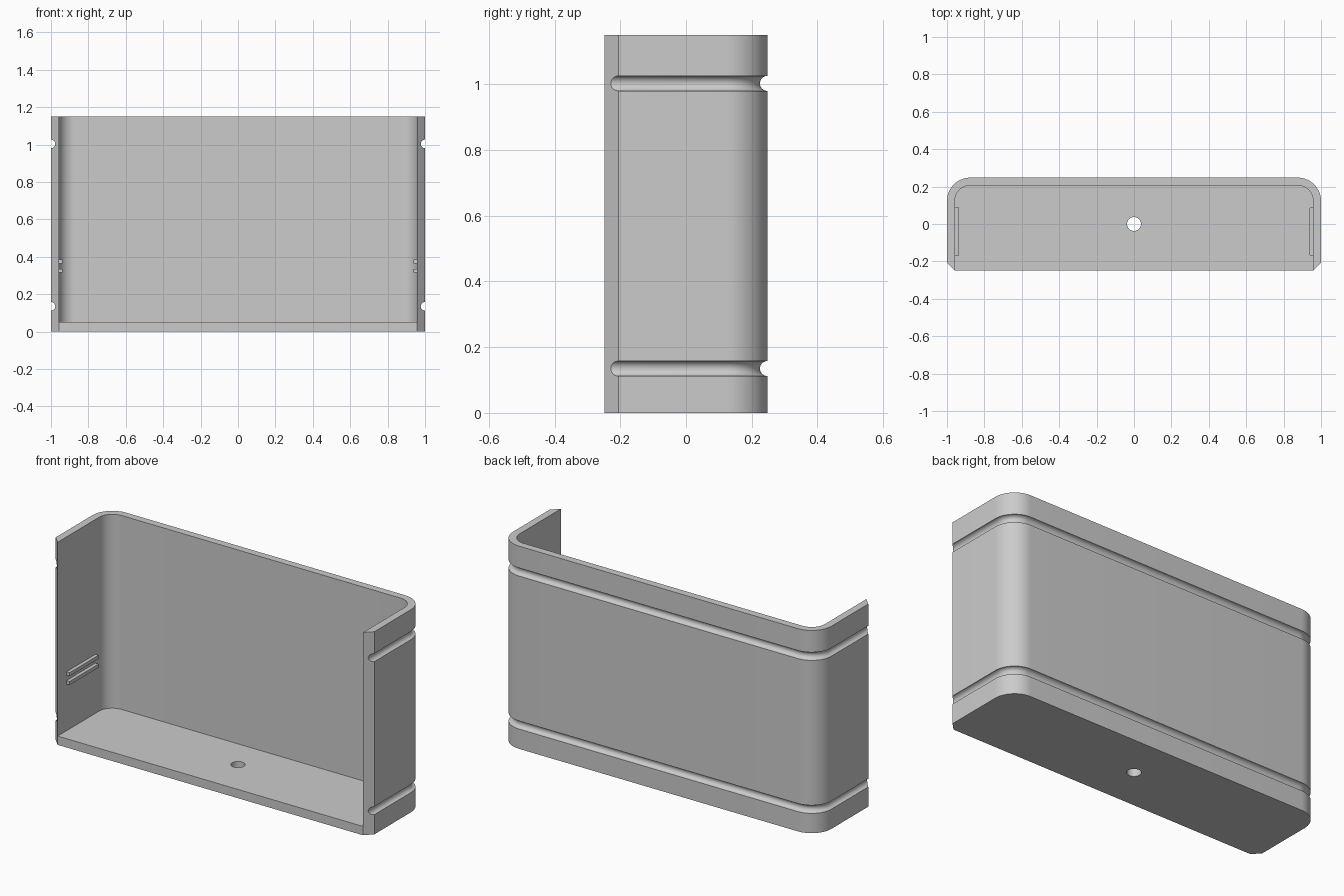
import bpy, bmesh, math

cube = bpy.data.objects.get("Cube")
if cube:
    bpy.data.objects.remove(cube, do_unlink=True)

HALF_X, HALF_Y, HEIGHT = 1.0, 0.248, 1.15
WALL, FLOOR, CORNER = 0.042, 0.05, 0.125
GROOVE_R, GROOVES = 0.023, (0.135, 1.003)
CORNER_STEPS, GROOVE_STEPS = 16, 12

grey = bpy.data.materials.new("plain grey")
grey.use_nodes = True
colour = (0.6, 0.6, 0.6, 1)
grey.diffuse_color = colour
grey.node_tree.nodes["Principled BSDF"].inputs["Base Color"].default_value = colour


def make_object(name, bm):
    bmesh.ops.recalc_face_normals(bm, faces=bm.faces)
    mesh = bpy.data.meshes.new(name)
    bm.to_mesh(mesh)
    bm.free()
    mesh.materials.append(grey)
    obj = bpy.data.objects.new(name, mesh)
    bpy.context.collection.objects.link(obj)
    return obj


def activate(obj):
    bpy.ops.object.select_all(action='DESELECT')
    obj.select_set(True)
    bpy.context.view_layer.objects.active = obj


def u_path(inset):
    """Plan of the three-sided wall, moved inward; its ends form the chamfer."""
    right = [(HALF_X - inset, -HALF_Y + WALL - inset)]
    r = CORNER - inset
    for i in range(CORNER_STEPS + 1):
        a = math.pi / 2 * i / CORNER_STEPS
        right.append((HALF_X - CORNER + r * math.cos(a),
                      HALF_Y - CORNER + r * math.sin(a)))
    return right + [(-x, y) for x, y in reversed(right)]


# Wall section as (inset, height), with two half-round grooves outside
section = [(WALL, 0), (0, 0)]
for z in GROOVES:
    for i in range(GROOVE_STEPS + 1):
        a = math.pi * i / GROOVE_STEPS
        section.append((GROOVE_R * math.sin(a), z - GROOVE_R * math.cos(a)))
section += [(0, HEIGHT), (WALL, HEIGHT), (WALL, FLOOR)]

# Wall swept along the plan, closed below by the floor
bm = bmesh.new()
rings = [[bm.verts.new((x, y, z)) for x, y in u_path(d)] for d, z in section]
for a, b in zip(rings, rings[1:]):
    for i in range(len(a) - 1):
        bm.faces.new((a[i], a[i + 1], b[i + 1], b[i]))
for end in (0, -1):
    bm.faces.new([ring[end] for ring in rings])
under, top = rings[0], rings[-1]
bm.faces.new(under)
bm.faces.new(top)
bm.faces.new((under[0], under[-1], top[-1], top[0]))
shell = make_object("open_front_shell", bm)

# Drain hole through the floor
bm = bmesh.new()
bmesh.ops.create_cone(bm, cap_ends=True, segments=32, radius1=0.037,
                      radius2=0.037, depth=0.3)
cutter = make_object("drain_hole_cutter", bm)
cutter.hide_render = True
cut = shell.modifiers.new("drain hole", 'BOOLEAN')
cut.operation = 'DIFFERENCE'
cut.solver = 'EXACT'
cut.object = cutter
activate(shell)
bpy.ops.object.modifier_apply(modifier=cut.name)
bpy.data.objects.remove(cutter, do_unlink=True)
bpy.ops.object.shade_smooth_by_angle(angle=math.radians(30))

# Pairs of short support rails on the inner side walls
for side, sx in (("left", 1), ("right", -1)):
    for level, z in (("lower", 0.325), ("upper", 0.375)):
        bm = bmesh.new()
        bmesh.ops.create_cube(bm, size=1)
        for v in bm.verts:
            v.co = (sx * (0.949 + v.co.x * 0.022), -0.04 + v.co.y * 0.26,
                    z + v.co.z * 0.02)
        ends = [e for e in bm.edges
                if abs(e.verts[0].co.z - e.verts[1].co.z) > 0.01
                and abs(e.verts[0].co.x) < 0.95]
        bmesh.ops.bevel(bm, geom=ends, offset=0.008, segments=3,
                        profile=0.5, affect='EDGES')
        rail = make_object(f"{side}_{level}_rail", bm)
        activate(rail)
        bpy.ops.object.shade_smooth_by_angle(angle=math.radians(35))
